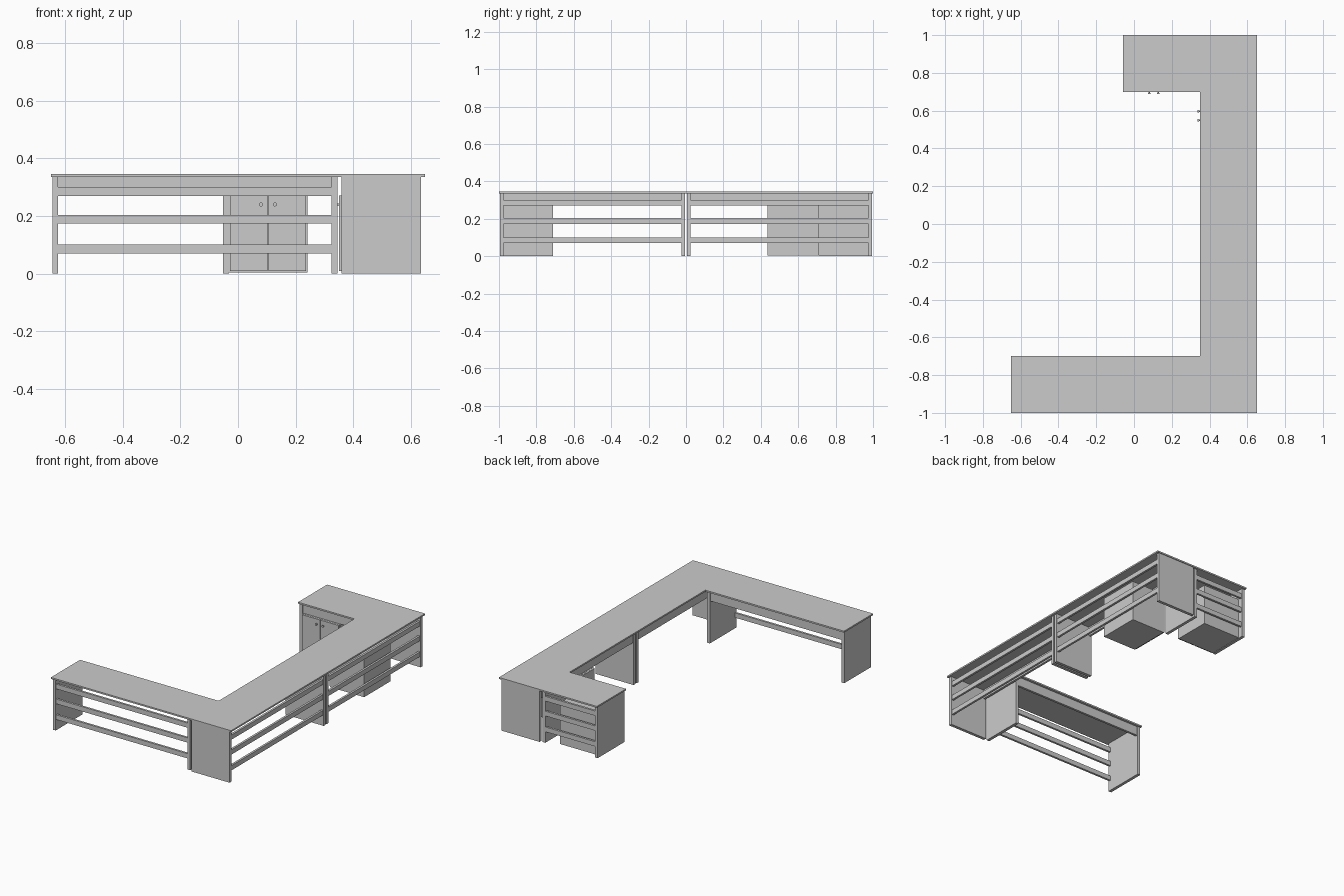
import bpy, bmesh, math
from mathutils import Matrix, Vector

if "Cube" in bpy.data.objects:
    bpy.data.objects.remove(bpy.data.objects["Cube"])

H, TOP = 0.345, 0.01          # overall height, worktop thickness
DEPTH = 0.30                  # worktop depth


def frame(origin, along, outward):
    """Desk frame: u runs along the desk, v from the inner to the outer edge."""
    u, v = Vector((*along, 0)), Vector((*outward, 0))
    m = Matrix.Identity(4)
    m.col[0][:3], m.col[1][:3], m.col[3][:3] = u, v, Vector((*origin, 0))
    return m


def finish(name, bm):
    bmesh.ops.recalc_face_normals(bm, faces=bm.faces)
    me = bpy.data.meshes.new(name)
    bm.to_mesh(me)
    bm.free()
    ob = bpy.data.objects.new(name, me)
    bpy.context.collection.objects.link(ob)
    return ob


def box(name, m, u, v, z):
    bm = bmesh.new()
    lo, hi = Vector((u[0], v[0], z[0])), Vector((u[1], v[1], z[1]))
    local = Matrix.Translation((lo + hi) / 2) @ Matrix.Diagonal((*(hi - lo), 1))
    bmesh.ops.create_cube(bm, size=1, matrix=local)
    bmesh.ops.transform(bm, matrix=m, verts=bm.verts)
    return finish(name, bm)


def knob(name, m, u, v, z):
    """Stem and round cap, sticking out towards -v."""
    bm = bmesh.new()
    turn = Matrix.Rotation(math.pi / 2, 4, 'X')
    for r, d, off in ((0.004, 0.008, 0.004), (0.007, 0.006, 0.010)):
        bmesh.ops.create_cone(bm, cap_ends=True, segments=16, radius1=r, radius2=r, depth=d,
                              matrix=Matrix.Translation((u, v - off, z)) @ turn)
    bmesh.ops.transform(bm, matrix=m, verts=bm.verts)
    ob = finish(name, bm)
    bpy.context.view_layer.objects.active = ob
    ob.select_set(True)
    bpy.ops.object.shade_smooth_by_angle()
    ob.select_set(False)


def desk(name, m, length):
    box(name + "_worktop", m, (0, length), (0, DEPTH), (H - TOP, H))
    # end panels
    for side, u in (("start", 0.005), ("end", length - 0.025)):
        box(f"{name}_{side}_panel", m, (u, u + 0.02), (0.01, 0.286), (0, H - TOP))
    span = (0.025, length - 0.025)
    # inner apron and three outer rails
    box(name + "_apron", m, span, (0.015, 0.03), (0.275, H - TOP))
    for i, z in enumerate((0.07, 0.173, 0.27)):
        box(f"{name}_rail_{i + 1}", m, span, (0.268, 0.282), (z, z + 0.031))


def cabinet(name, m, mid):
    half = 0.137
    box(name + "_body", m, (mid - half, mid + half), (0.01, 0.255), (0.003, 0.272))
    for side in (-1, 1):
        tag = "left" if side < 0 else "right"
        u = sorted((mid + side * 0.002, mid + side * (half - 0.005)))
        box(f"{name}_{tag}_door", m, u, (0, 0.01), (0.008, 0.271))
        knob(f"{name}_{tag}_knob", m, mid + side * 0.024, 0, 0.24)


# four desks forming the C-shaped plan
front = frame((-0.65, -0.70), (1, 0), (0, -1))
near = frame((0.35, -1.0), (0, 1), (1, 0))
far = frame((0.35, 0.0), (0, 1), (1, 0))
rear = frame((-0.057, 0.70), (1, 0), (0, 1))
desk("front_desk", front, 1.0)
desk("near_side_desk", near, 1.0)
desk("far_side_desk", far, 1.0)
desk("rear_desk", rear, 0.407)

# two-door cabinets
cabinet("far_side_cabinet", far, 0.573)
cabinet("rear_cabinet", rear, 0.161)
